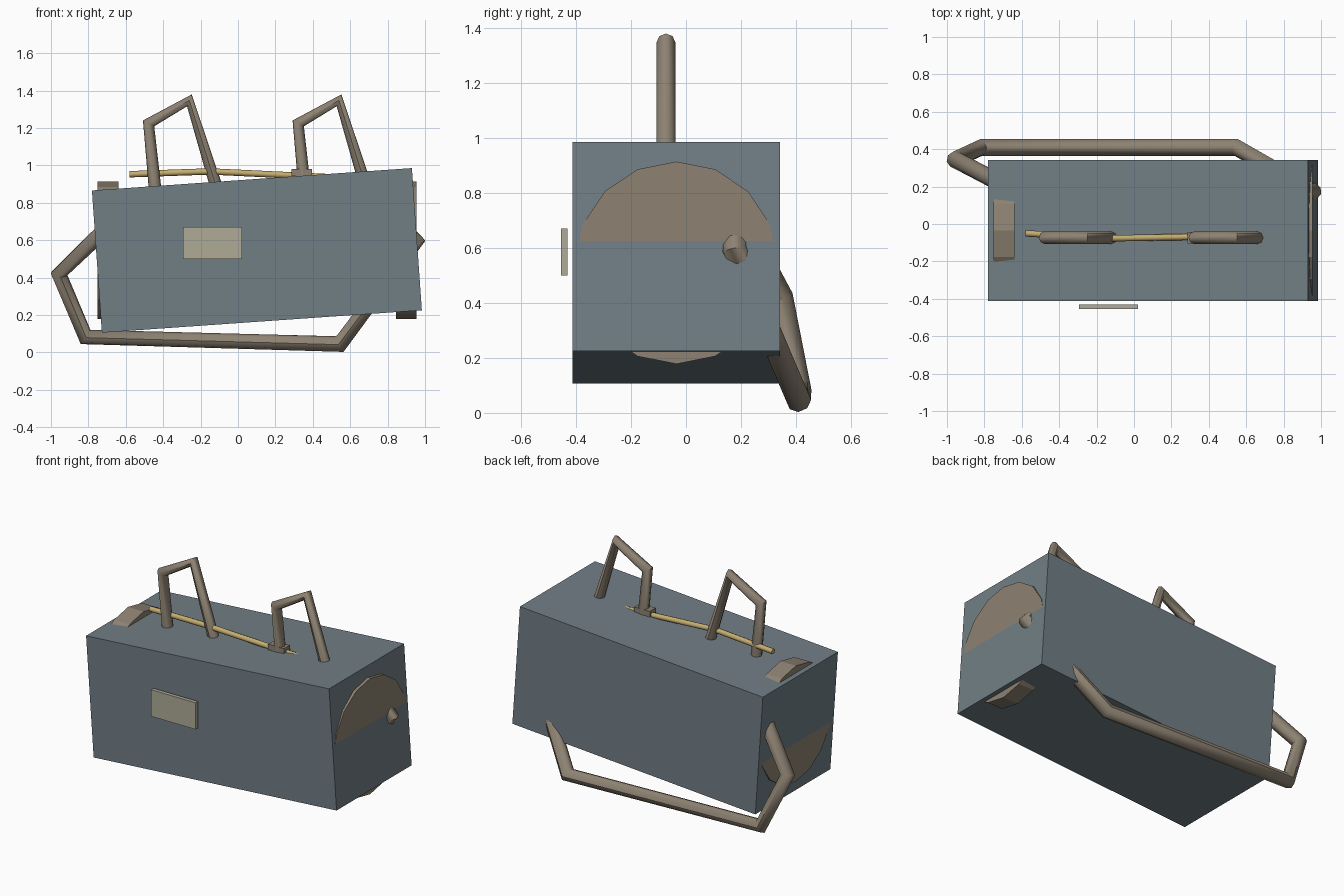
import bpy, math

if "Cube" in bpy.data.objects:
    bpy.data.objects.remove(bpy.data.objects["Cube"])

def material(name, rgb):
    m = bpy.data.materials.new(name)
    m.diffuse_color = (*rgb, 1)
    m.use_nodes = True
    m.node_tree.nodes["Principled BSDF"].inputs["Base Color"].default_value = m.diffuse_color
    return m

slate = material("slate blue grey", (0.165, 0.21, 0.235))
taupe = material("taupe", (0.27, 0.225, 0.17))
cream = material("pale khaki", (0.43, 0.41, 0.31))
brass = material("brass", (0.56, 0.42, 0.16))

def finish(name, mat):
    o = bpy.context.object
    o.name = o.data.name = name
    o.data.materials.append(mat)
    return o

def box(name, mat, centre, size, tilt=0):
    bpy.ops.mesh.primitive_cube_add(size=1, location=centre, rotation=(0, tilt, 0))
    o = finish(name, mat)
    o.scale = size
    return o

def disc(name, mat, centre, radius, depth):
    # 16-sided wheel with its axis along x
    bpy.ops.mesh.primitive_cylinder_add(vertices=16, radius=radius, depth=depth,
                                        location=centre, rotation=(0, math.pi / 2, 0))
    return finish(name, mat)

def tube(name, mat, points, radius):
    # Bent rod swept along straight segments
    c = bpy.data.curves.new(name, 'CURVE')
    c.dimensions = '3D'
    c.bevel_depth = radius
    c.bevel_resolution = 2
    c.use_fill_caps = True
    s = c.splines.new('POLY')
    s.points.add(len(points) - 1)
    for p, co in zip(s.points, points):
        p.co = (*co, 1)
    o = bpy.data.objects.new(name, c)
    bpy.context.collection.objects.link(o)
    bpy.ops.object.select_all(action='DESELECT')
    o.select_set(True)
    bpy.context.view_layer.objects.active = o
    bpy.ops.object.convert(target='MESH')
    o = finish(name, mat)
    bpy.ops.object.shade_smooth_by_angle(angle=math.radians(50))
    return o

TILT = math.radians(-4)
MID_Y = -0.035

# Tilted main case
box("case", slate, (0.101, MID_Y, 0.546), (1.715, 0.755, 0.762), TILT)

# End discs, partly sunk into the case
for side, x in (("left", -0.695), ("right", 0.9)):
    disc(side + "_end_disc", taupe, (x, MID_Y, 0.546), 0.368, 0.11)

# Floating front label
box("front_label", cream, (-0.137, -0.443, 0.585), (0.315, 0.024, 0.17))

# Pair of bent handles on the lid
for side, dx in (("left", 0), ("right", 0.8)):
    path = [(-0.44, 0.84), (-0.478, 1.225), (-0.26, 1.348), (-0.105, 0.85)]
    tube(side + "_top_handle", taupe, [(x + dx, -0.073, z) for x, z in path], 0.034)

# Thin brass rod between the handles, with its clasp
tube("brass_rod", brass, [(-0.58, -0.05, 0.953), (-0.15, -0.077, 0.968),
                          (0.48, -0.066, 0.938)], 0.017)
box("rod_clasp", taupe, (0.34, -0.073, 0.962), (0.11, 0.06, 0.036))

# Long carrying bar looping round the back
tube("back_bar", taupe, [(-0.62, 0.17, 0.745), (-0.957, 0.345, 0.42), (-0.815, 0.41, 0.083),
                         (0.545, 0.41, 0.045), (0.957, 0.175, 0.595),
                         (0.75, 0.17, 0.8)], 0.046)
